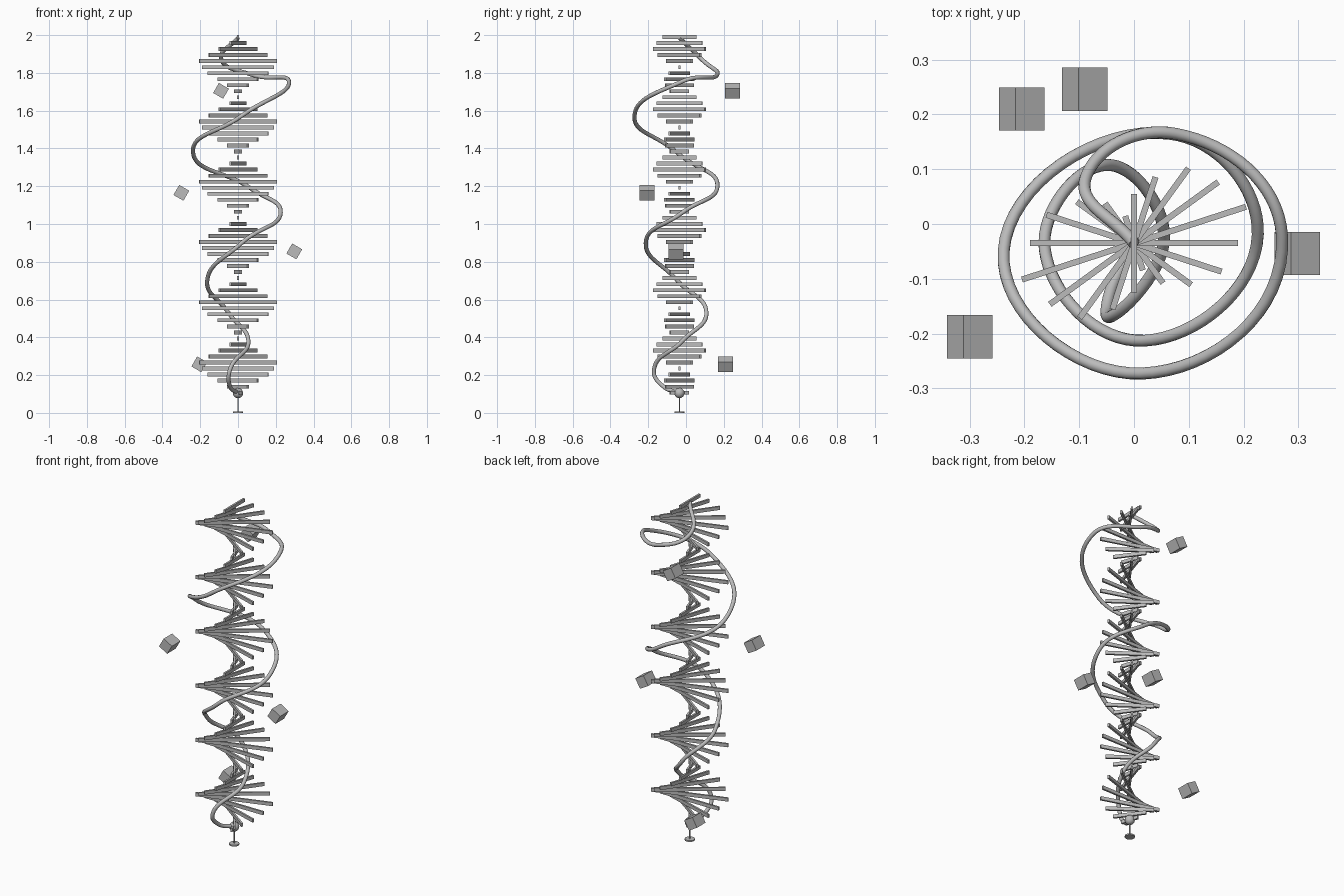
import bpy, bmesh, math
from mathutils import Matrix

if "Cube" in bpy.data.objects:
    bpy.data.objects.remove(bpy.data.objects["Cube"])

AXIS_Y = -0.035   # the spinner's axis in plan

grey = bpy.data.materials.new("plain grey")
grey.diffuse_color = (0.5, 0.5, 0.5, 1)
grey.use_nodes = True
grey.node_tree.nodes["Principled BSDF"].inputs["Base Color"].default_value = grey.diffuse_color


def finish(obj, name, smooth=False):
    obj.name = name
    obj.data.materials.clear()
    obj.data.materials.append(grey)
    if smooth:
        bpy.ops.object.shade_smooth_by_angle(angle=math.radians(40))
    return obj


# Twisted stack of flat rungs, 18 degrees apart
HALF_LENGTHS = [0.09, 0.127, 0.169, 0.19, 0.215, 0.19, 0.168, 0.129, 0.09, 0.052]
COUNT, TOP, BOTTOM = 60, 1.99, 0.107
bm = bmesh.new()
for i in range(COUNT):
    z = TOP - (TOP - BOTTOM) * i / (COUNT - 1)
    mat = (Matrix.Translation((0, AXIS_Y, z))
           @ Matrix.Rotation(math.radians(90 - 18 * i), 4, 'Z')
           @ Matrix.Diagonal((2 * HALF_LENGTHS[i % 10], 0.011, 0.02, 1)))
    bmesh.ops.create_cube(bm, size=1, matrix=mat)
mesh = bpy.data.meshes.new("twisted_rungs")
bm.to_mesh(mesh)
bm.free()
rungs = bpy.data.objects.new("twisted_rungs", mesh)
bpy.context.collection.objects.link(rungs)
finish(rungs, "twisted_rungs")

# Widening spiral tube, bottom to top
PATH = [
    (0, AXIS_Y, 0.105), (-0.042, -0.12, 0.14), (-0.045, -0.17, 0.22),
    (0.055, -0.02, 0.38), (-0.05, 0.108, 0.53), (-0.163, -0.045, 0.70),
    (0.02, -0.213, 0.90), (0.226, -0.02, 1.06), (0.065, 0.165, 1.19),
    (-0.238, -0.05, 1.38), (0.015, -0.273, 1.57), (0.27, -0.02, 1.755),
    (0.075, 0.165, 1.79), (-0.088, 0.085, 1.87), (0, AXIS_Y, 1.985),
]
curve = bpy.data.curves.new("spiral_tube", 'CURVE')
curve.dimensions = '3D'
curve.bevel_depth = 0.011
curve.bevel_resolution = 4
curve.resolution_u = 16
curve.use_fill_caps = True
spline = curve.splines.new('BEZIER')
spline.bezier_points.add(len(PATH) - 1)
for point, co in zip(spline.bezier_points, PATH):
    point.co = co
    point.handle_left_type = point.handle_right_type = 'AUTO'
tube = bpy.data.objects.new("spiral_tube", curve)
bpy.context.collection.objects.link(tube)
bpy.context.view_layer.objects.active = tube
tube.select_set(True)
bpy.ops.object.convert(target='MESH')
finish(bpy.context.object, "spiral_tube", True)

# Ball, thin stem and foot disc under the spiral
bpy.ops.mesh.primitive_uv_sphere_add(segments=24, ring_count=12, radius=0.027,
                                     location=(0, AXIS_Y, 0.105))
finish(bpy.context.object, "ball", True)
for name, radius, low, high in [("stem", 0.003, 0, 0.1), ("foot_disc", 0.027, 0, 0.008)]:
    bpy.ops.mesh.primitive_cylinder_add(vertices=24, radius=radius, depth=high - low,
                                        location=(0, AXIS_Y, (low + high) / 2))
    finish(bpy.context.object, name, True)

# Loose tilted blocks floating around the spiral
for i, loc in enumerate([(-0.205, 0.21, 0.257), (0.298, -0.054, 0.855),
                         (-0.3, -0.206, 1.165), (-0.09, 0.246, 1.705)]):
    bpy.ops.mesh.primitive_cube_add(size=1, location=loc,
                                    rotation=(0, math.radians(30), 0))
    block = finish(bpy.context.object, f"floating_block_{i + 1}")
    block.scale = (0.061, 0.079, 0.061)
